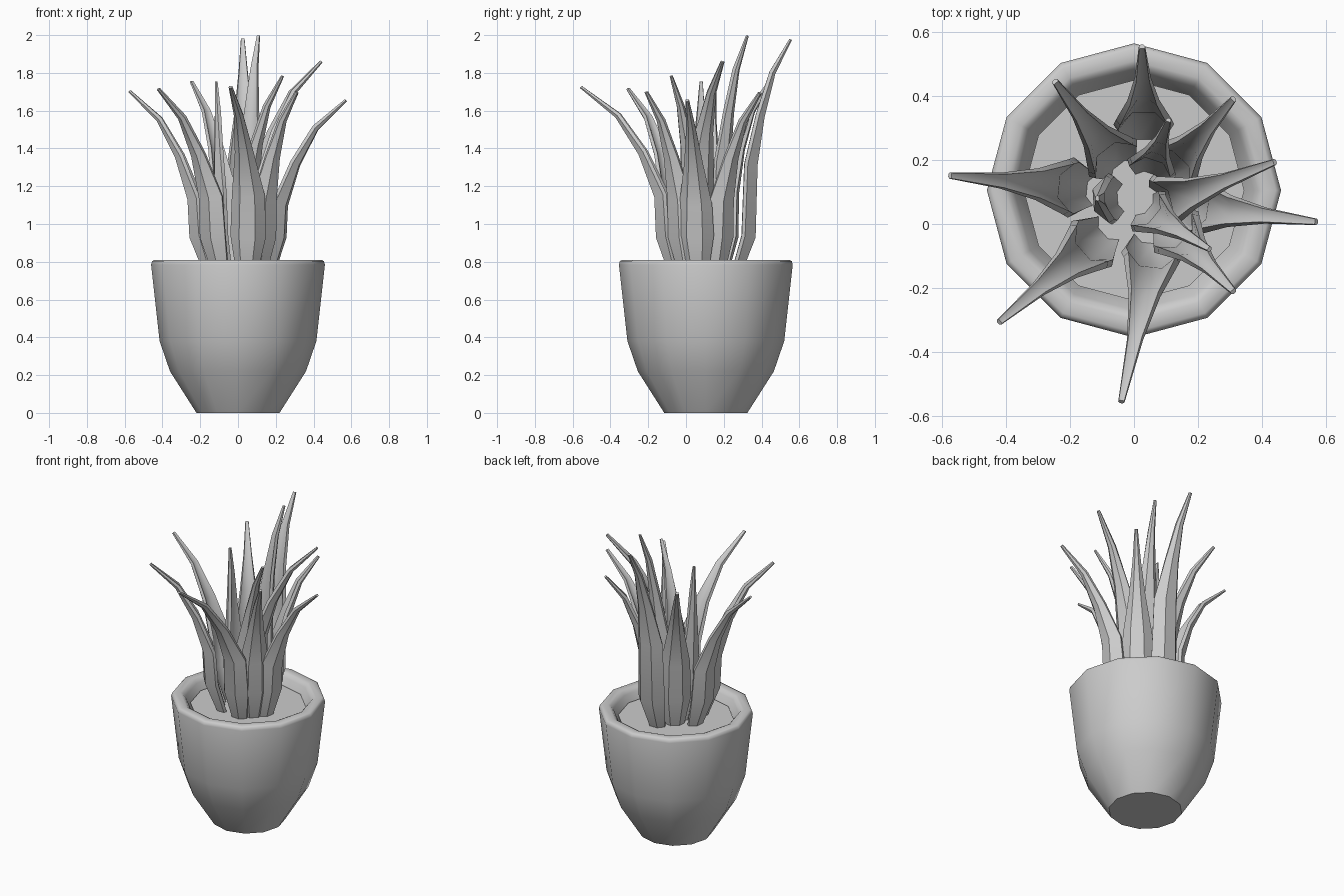
import bpy, bmesh, math
from mathutils import Vector

if "Cube" in bpy.data.objects:
    bpy.data.objects.remove(bpy.data.objects["Cube"])

CY = 0.105  # pot axis in y


def loft(name, rings, angle=45):
    """Skin closed rings of equal length and cap both ends."""
    bm = bmesh.new()
    rows = [[bm.verts.new(p) for p in r] for r in rings]
    n = len(rows[0])
    for a, b in zip(rows, rows[1:]):
        for i in range(n):
            j = (i + 1) % n
            bm.faces.new((a[i], a[j], b[j], b[i]))
    bm.faces.new(rows[0])
    bm.faces.new(rows[-1])
    bmesh.ops.recalc_face_normals(bm, faces=bm.faces)
    me = bpy.data.meshes.new(name)
    bm.to_mesh(me)
    bm.free()
    ob = bpy.data.objects.new(name, me)
    bpy.context.collection.objects.link(ob)
    bpy.ops.object.select_all(action='DESELECT')
    ob.select_set(True)
    bpy.context.view_layer.objects.active = ob
    bpy.ops.object.shade_smooth_by_angle(angle=math.radians(angle))


def circle(r, z, n=12):
    return [(r * math.cos(math.tau * i / n), CY + r * math.sin(math.tau * i / n), z)
            for i in range(n)]


# Pot: twelve-sided, thick rounded rim, running down to the soil inside
pot_profile = [(0.22, 0), (0.36, 0.22), (0.415, 0.38), (0.46, 0.785), (0.455, 0.803),
               (0.443, 0.81), (0.405, 0.81), (0.39, 0.803), (0.375, 0.785), (0.34, 0.70)]
loft("pot", [circle(r, z) for r, z in pot_profile], 50)

# Soil disc
loft("soil", [circle(0.335, 0.69), circle(0.345, 0.745)])

# Leaves: crescent section swept along a path that bends outward to a thin tip
WIDTHS = [0.11, 0.19, 0.175, 0.10, 0.05, 0.02]
HEART = Vector((0.03, 0.09, 0))  # where the leaves gather


def leaf(name, waist_xy, tip, scale):
    tip = Vector(tip)
    waist = Vector((*waist_xy, 0.665 * tip.z))
    base = HEART.lerp(waist, 0.68)
    base.z = 0.72
    belly = HEART.lerp(waist, 0.96)
    belly.z = 0.93
    pts = [base, belly, waist]
    for flat, rise in ((0.22, 0.39), (0.53, 0.73), (1, 1)):
        p = waist.lerp(tip, flat)
        p.z = waist.z + (tip.z - waist.z) * rise
        pts.append(p)
    out = tip - HEART
    out.z = 0
    side = Vector((-out.y, out.x, 0)).normalized()
    rings = []
    for i, p in enumerate(pts):
        t = (pts[min(i + 1, 5)] - pts[max(i - 1, 0)]).normalized()
        face = side.cross(t).normalized()      # outward normal of the blade
        if face.dot(out) < 0:
            face = -face
        across = t.cross(face).normalized()
        w = WIDTHS[i] * scale / 2
        th = min(0.03, w * 1.4)
        keel, edge = 0.1 * w, -0.5 * w
        section = [(-1, edge), (-0.45, keel), (0.45, keel), (1, edge),
                   (0.85, edge - th * 0.6), (0.4, keel - th),
                   (-0.4, keel - th), (-0.85, edge - th * 0.6)]
        rings.append([p + across * (u * w) + face * v for u, v in section])
    loft(name, rings)


# Waist position and tip of each leaf
leaves = {
    "left": ((-.255, .12), (-.58, .152, 1.70)),
    "front_left": ((-.175, -.10), (-.425, -.31, 1.71)),
    "back_left": ((-.10, .25), (-.25, .45, 1.75)),
    "inner_left": ((-.12, .075), (-.12, .08, 1.755)),
    "front": ((.05, -.155), (-.04, -.56, 1.72)),
    "back": ((.03, .37), (.025, .56, 1.975)),
    "inner_back": ((.07, .22), (.11, .33, 1.995)),
    "inner_right": ((.08, .01), (.24, -.082, 1.78)),
    "front_right": ((.17, -.065), (.315, -.215, 1.695)),
    "mid_right": ((.135, .075), (.445, .195, 1.855)),
    "right": ((.25, .045), (.575, .006, 1.65)),
    "back_right": ((.16, .22), (.315, .395, 1.69)),
}
for name, (waist, tip) in leaves.items():
    leaf("leaf_" + name, waist, tip, 0.85 if "inner" in name else 1.0)
